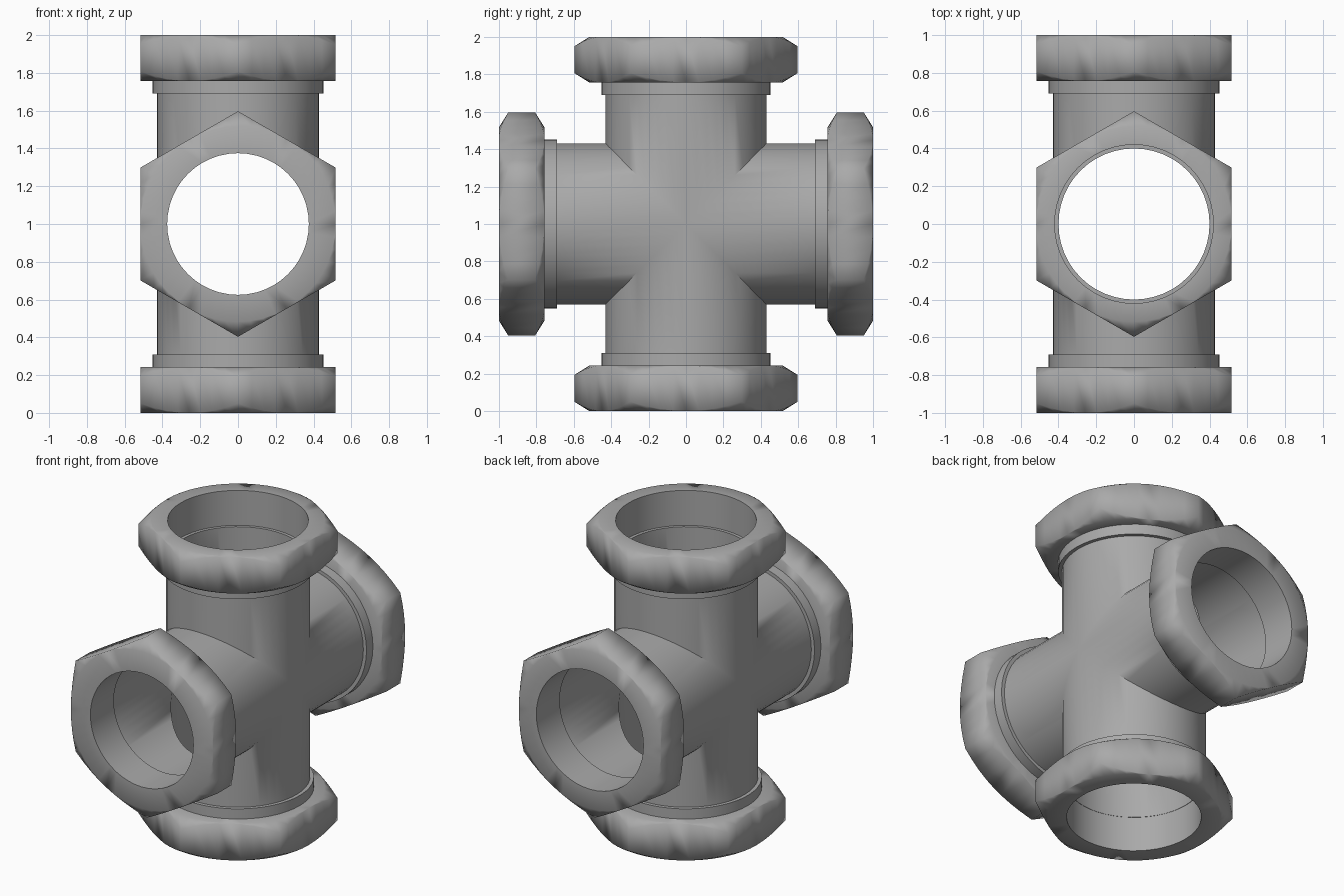
import bpy, bmesh
from math import cos, sin, pi, radians
from mathutils import Matrix

cube = bpy.data.objects.get("Cube")
if cube:
    bpy.data.objects.remove(cube)

SEGMENTS = 48
APOTHEM, CORNER = 0.517, 0.597
BORE, PIPE, COLLAR = 0.40, 0.43, 0.453
CENTRE = Matrix.Translation((0, 0, 1))

steel = bpy.data.materials.new("grey steel")
steel.use_nodes = True
grey = (0.40, 0.40, 0.40, 1)
steel.diffuse_color = grey
steel.node_tree.nodes["Principled BSDF"].inputs["Base Color"].default_value = grey


def hex_radius(a):
    """Radius of the hexagon outline, with corners across y."""
    return APOTHEM / cos(a % (pi / 3) - pi / 6)


def add_rings(bm, rings, matrix, closed=False):
    """Skin rings given as functions of angle that return (radius, height)."""
    loops = []
    for ring in rings:
        loop = []
        for i in range(SEGMENTS):
            a = 2 * pi * i / SEGMENTS
            r, h = ring(a)
            loop.append(bm.verts.new(matrix @ Matrix.Translation((r * sin(a), r * cos(a), h)).translation))
        loops.append(loop)
    pairs = list(zip(loops, loops[1:]))
    if closed:
        pairs.append((loops[-1], loops[0]))
    for low, high in pairs:
        for i in range(SEGMENTS):
            j = (i + 1) % SEGMENTS
            bm.faces.new((low[i], low[j], high[j], high[i]))


def finish(bm, name, angle):
    bmesh.ops.remove_doubles(bm, verts=bm.verts, dist=0.0005)
    bmesh.ops.recalc_face_normals(bm, faces=bm.faces)
    mesh = bpy.data.meshes.new(name)
    bm.to_mesh(mesh)
    bm.free()
    mesh.materials.append(steel)
    obj = bpy.data.objects.new(name, mesh)
    bpy.context.collection.objects.link(obj)
    bpy.ops.object.select_all(action="DESELECT")
    obj.select_set(True)
    bpy.context.view_layer.objects.active = obj
    bpy.ops.object.shade_smooth_by_angle(angle=radians(angle))


def circle(r, h):
    return lambda a: (r, h)


def mitre(r):
    """Inner end of an arm, where it meets its neighbours."""
    return lambda a: (r, abs(r * cos(a)))


def chamfer(end, inward):
    """Curved edge where the chamfer cone cuts the hexagon."""
    def ring(a):
        r = hex_radius(a)
        return r, end + inward * 0.05 * (r - APOTHEM) / (CORNER - APOTHEM)
    return ring


# Hollow cross body: four mitred arms with a collar on each
body = bmesh.new()
for turn in range(4):
    spin = CENTRE @ Matrix.Rotation(turn * pi / 2, 4, "X")
    add_rings(body, [mitre(PIPE), circle(PIPE, 0.69), circle(COLLAR, 0.69),
                     circle(COLLAR, 0.77), circle(BORE, 0.77), mitre(BORE)], spin)
finish(body, "cross_pipe_body", 50)

# Chamfered hexagonal nuts, each with its own hole radius
nuts = [("top_nut", 0.42), ("front_nut", 0.375), ("bottom_nut", 0.402), ("back_nut", 0.39)]
for turn, (name, hole) in enumerate(nuts):
    nut = bmesh.new()
    spin = CENTRE @ Matrix.Rotation(turn * pi / 2, 4, "X")
    add_rings(nut, [circle(hole, 0.757), circle(APOTHEM, 0.757), chamfer(0.757, 1),
                    chamfer(1, -1), circle(APOTHEM, 1), circle(hole, 1)], spin, closed=True)
    finish(nut, name, 65)
